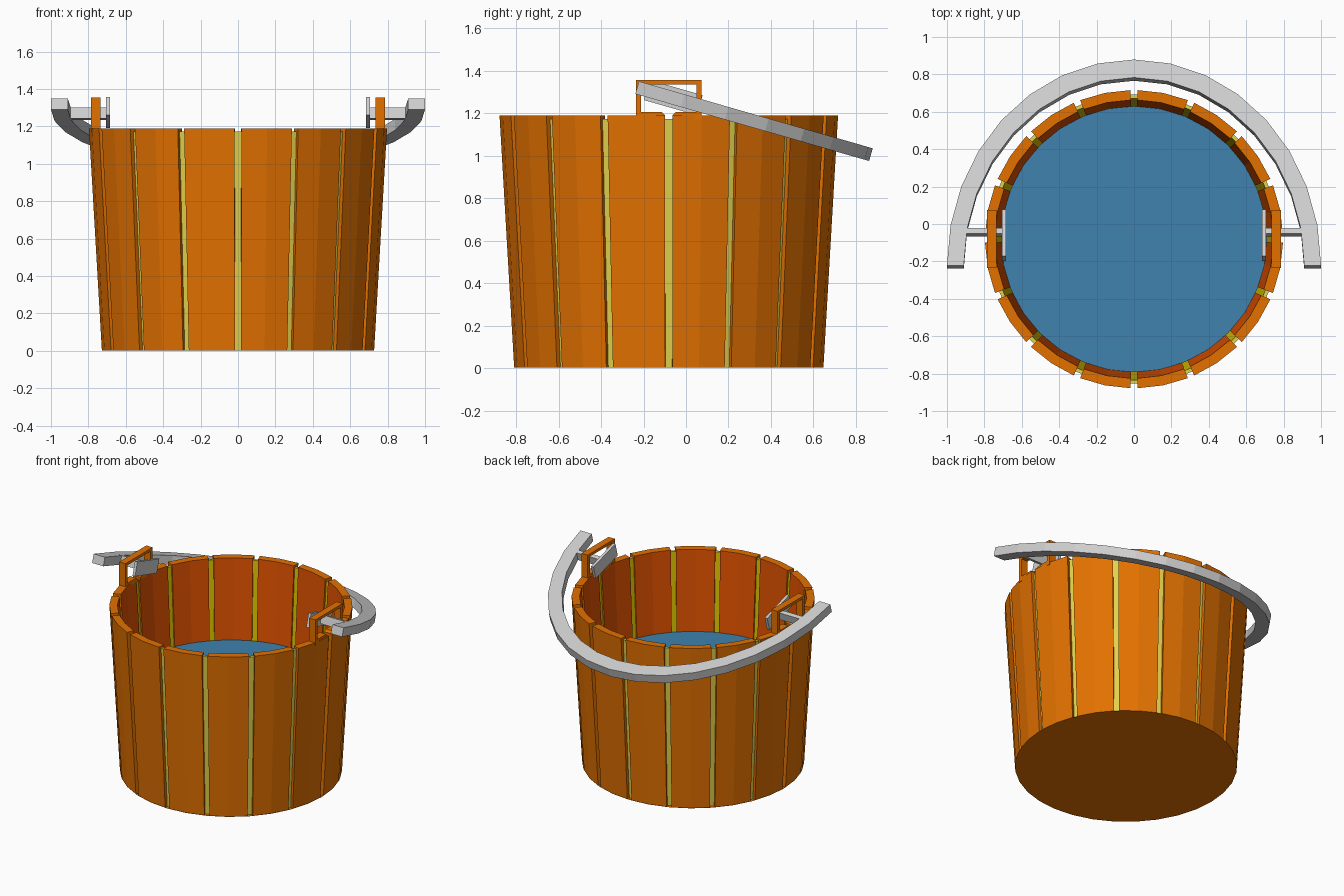
import bpy, bmesh, math
from math import sin, cos, pi, radians
from mathutils import Matrix, Vector

if "Cube" in bpy.data.objects:
    bpy.data.objects.remove(bpy.data.objects["Cube"])

CY = -0.081                      # bucket centre in y
STAVES = 16
STEP = 2 * pi / STAVES
TILT = radians(-16)              # droop of the bail handle


def mat(name, col):
    m = bpy.data.materials.new(name)
    m.diffuse_color = (*col, 1)
    m.use_nodes = True
    m.node_tree.nodes["Principled BSDF"].inputs["Base Color"].default_value = m.diffuse_color
    return m


WOOD = mat("orange_wood", (0.77, 0.166, 0.0))
INNER = mat("red_brown_wood", (0.76, 0.085, 0.0))
SEAM = mat("pale_yellow_seam", (0.76, 0.64, 0.075))
SEAM_IN = mat("olive_seam", (0.72, 0.55, 0.0))
WATER = mat("water_blue", (0.05, 0.225, 0.42))
METAL = mat("grey_metal", (0.63, 0.63, 0.63))


def make(name, verts, faces, mats, idx=None):
    me = bpy.data.meshes.new(name)
    me.from_pydata(verts, [], faces)
    for m in mats:
        me.materials.append(m)
    if idx:
        for p, i in zip(me.polygons, idx):
            p.material_index = i
    ob = bpy.data.objects.new(name, me)
    bpy.context.collection.objects.link(ob)
    return ob


def loft(name, rings, mats, inner_side=None):
    """Skin a list of 4-point rings; side number inner_side gets the second colour."""
    n = len(rings)
    verts = [v for r in rings for v in r]
    faces, idx = [(3, 2, 1, 0)], [0]
    for i in range(n - 1):
        for j in range(4):
            k = (j + 1) % 4
            faces.append((i * 4 + j, i * 4 + k, i * 4 + 4 + k, i * 4 + 4 + j))
            idx.append(1 if j == inner_side else 0)
    faces.append(tuple((n - 1) * 4 + j for j in range(4)))
    idx.append(0)
    return make(name, verts, faces, mats, idx)


def box(name, size, centre, m, tilt=0.0):
    c = Vector(centre)
    rot = Matrix.Rotation(tilt, 3, 'X')
    rings = []
    for sx in (-.5, .5):
        rings.append([c + rot @ Vector((sx * size[0], sy * size[1], sz * size[2]))
                      for sy, sz in ((-.5, -.5), (.5, -.5), (.5, .5), (-.5, .5))])
    return loft(name, rings, [m])


def polar(r, a, z):
    return (r * cos(a), CY + r * sin(a), z)


def wall_radius(z):
    return 0.728 + 0.069 * z / 1.188


def wall_piece(name, angles, z0, z1, out_off, in_off, mats):
    rings = []
    for a in angles:
        r0, r1 = wall_radius(z0), wall_radius(z1)
        rings.append([polar(r0 - out_off, a, z0), polar(r1 - out_off, a, z1),
                      polar(r1 - in_off, a, z1), polar(r0 - in_off, a, z0)])
    return loft(name, rings, mats, inner_side=2)


def disc(name, r, z, m, up=True):
    vs = [polar(r, i * pi / 16, z) for i in range(32)]
    f = list(range(32))
    return make(name, vs, [f if up else f[::-1]], [m])


# Tapered wall: staves with thin recessed seams between them
GAP = 0.023
for i in range(STAVES):
    a = i * STEP
    wall_piece(f"stave_{i + 1}", (a + GAP, a + STEP / 2, a + STEP - GAP),
               0.002, 1.188, 0.0, 0.053, [WOOD, INNER])
    wall_piece(f"seam_{i + 1}", (a - GAP, a + GAP),
               0.002, 1.172, 0.023, 0.043, [SEAM, SEAM_IN])

# Bottom board and water surface
disc("bottom_board", 0.728, 0.0, WOOD, up=False)
disc("water_surface", 0.711, 0.61, WATER)

# Handle lugs, plates and pins, mirrored left and right
for side, s in (("left", -1), ("right", 1)):
    x = 0.76 * s
    for end, t in (("front", -1), ("back", 1)):
        # low shoulder with a chamfer beside the seam
        prof = [(0.018, 1.17), (0.155, 1.17), (0.155, 1.205), (0.033, 1.205), (0.018, 1.19)]
        vs = [(x + d, CY + t * py, pz) for d in (-.025, .025) for py, pz in prof]
        fs = [(0, 1, 2, 3, 4), (9, 8, 7, 6, 5)]
        fs += [(j, j + 5, (j + 1) % 5 + 5, (j + 1) % 5) for j in range(5)]
        make(f"{side}_{end}_lug_shoulder", vs, fs, [WOOD])
        box(f"{side}_{end}_lug_post", (0.05, 0.025, 0.15),
            (x, CY + t * 0.1425, 1.265), WOOD)
    box(f"{side}_lug_bar", (0.05, 0.31, 0.02), (x, CY, 1.345), WOOD)
    box(f"{side}_handle_plate", (0.02, 0.26, 0.098), (0.695 * s, -0.06, 1.273), METAL, TILT)
    box(f"{side}_handle_pin", (0.23, 0.03, 0.06), (0.815 * s, -0.045, 1.268), METAL, TILT)

# Bail handle: half ellipse with a rectangular section, hinged downwards to the back
origin = Vector((0, -0.23, 1.32))
rot = Matrix.Rotation(TILT, 3, 'X')
rings = []
for i in range(17):
    t = pi * i / 16
    ring = []
    for rx, ry, h in ((1.0, 1.145, -.031), (1.0, 1.145, .031),
                      (0.91, 1.045, .031), (0.91, 1.045, -.031)):
        ring.append(origin + rot @ Vector((rx * cos(t), ry * sin(t), h)))
    rings.append(ring)
loft("bail_handle", rings, [METAL])

# Make all closed parts face outwards
for ob in bpy.data.objects:
    if len(ob.data.polygons) > 1:
        bm = bmesh.new()
        bm.from_mesh(ob.data)
        bmesh.ops.recalc_face_normals(bm, faces=bm.faces)
        bm.to_mesh(ob.data)
        bm.free()
